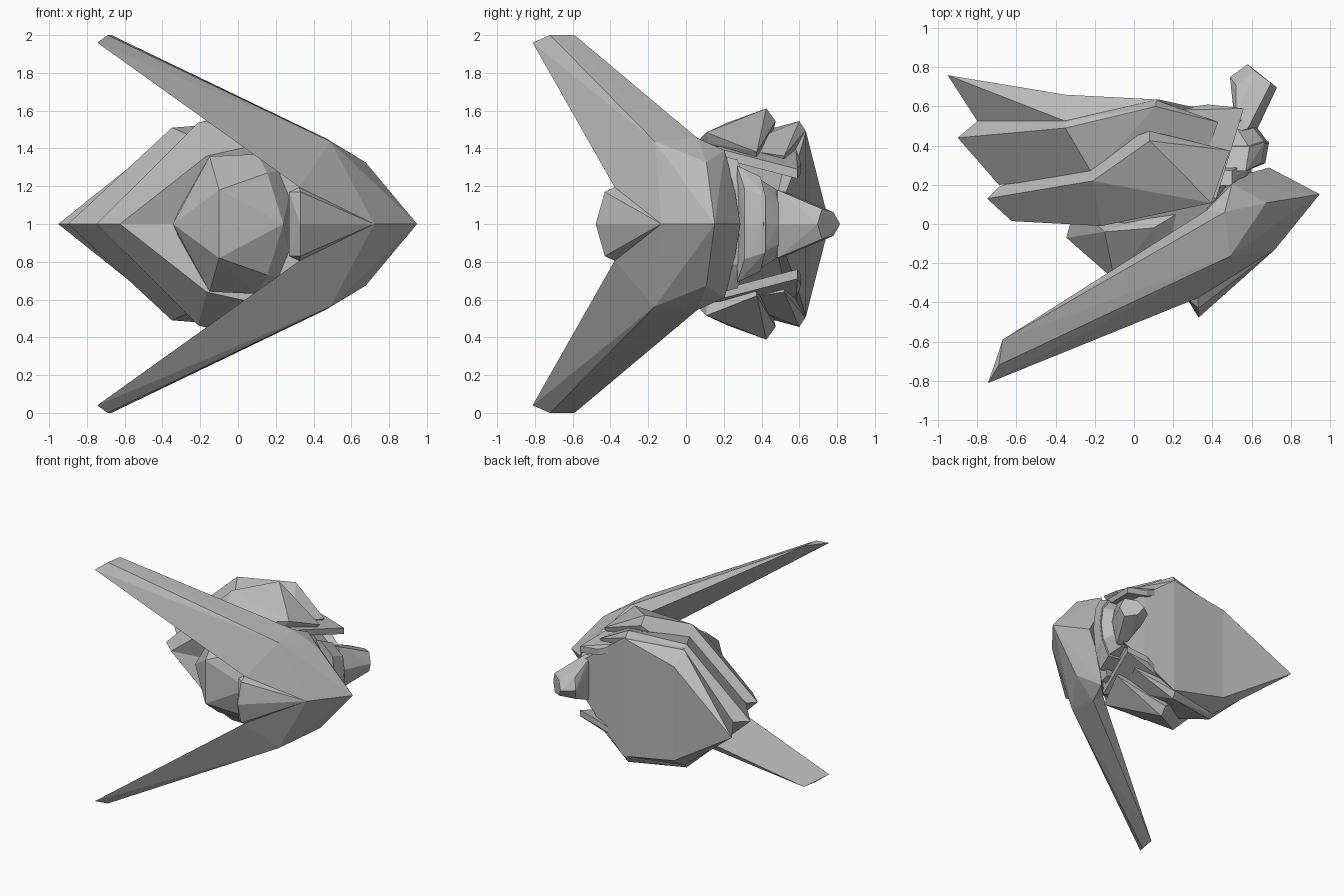
import bpy, bmesh

cube = bpy.data.objects.get("Cube")
if cube:
    bpy.data.objects.remove(cube, do_unlink=True)

GREY = (0.5, 0.5, 0.5, 1.0)
mat = bpy.data.materials.new("hull_grey")
mat.use_nodes = True
mat.diffuse_color = GREY
bsdf = next(n for n in mat.node_tree.nodes if n.type == 'BSDF_PRINCIPLED')
bsdf.inputs["Base Color"].default_value = GREY
bsdf.inputs["Roughness"].default_value = 0.8


def faceted(name, points, whole=False):
    """Flat-faced convex part; z is measured from the ship's mid plane.
    whole: mirror the points first; otherwise mirror the finished half."""
    if whole:
        points = points + [(x, y, -z) for x, y, z in points if z > 0]
    bm = bmesh.new()
    for p in points:
        bm.verts.new(p)
    res = bmesh.ops.convex_hull(bm, input=bm.verts[:])
    loose = {g for g in res["geom_interior"] + res["geom_unused"]
             if isinstance(g, bmesh.types.BMVert)}
    bmesh.ops.delete(bm, geom=list(loose), context='VERTS')
    bmesh.ops.dissolve_limit(bm, angle_limit=0.02, verts=bm.verts[:], edges=bm.edges[:])
    bmesh.ops.recalc_face_normals(bm, faces=bm.faces[:])
    mesh = bpy.data.meshes.new(name)
    bm.to_mesh(mesh)
    bm.free()
    mesh.materials.append(mat)
    obj = bpy.data.objects.new(name, mesh)
    bpy.context.collection.objects.link(obj)
    obj.location.z = 1.0
    if not whole:
        mod = obj.modifiers.new("mirror", 'MIRROR')
        mod.use_axis = (False, False, True)
        mod.use_mirror_merge = False
    return obj


# Swept boomerang wing: shared corner points, then root block and long arms
shoulder = (0.463, 0.06, 0.455)
brow = (0.49, -0.165, 0.437)
armpit = (0.325, -0.378, 0.195)
inner_root = (0.37, 0.07, 0.39)
notch = (0.72, -0.13, 0)
faceted("wing_root", [
    shoulder, brow, armpit, notch, inner_root,
    (0.948, 0.152, 0), (0.675, 0.108, 0.327),
    (0.69, 0.288, 0), (0.57, 0.255, 0.2), (0.50, 0.204, 0.39),
    (0.40, 0.15, 0)])
faceted("wing_arm", [
    shoulder, brow, armpit, inner_root,
    (-0.67, -0.59, 1.0), (-0.69, -0.72, 1.0), (-0.745, -0.812, 0.96)])

# Wedge filling the front of the wing fork
faceted("front_wedge", [
    (0.33, -0.478, 0), (0.33, -0.43, 0.17), armpit, notch,
    (0.27, -0.38, 0.17), (0.30, -0.42, 0), (0.40, 0.0, 0.2)], whole=True)

# Faceted nose ball between the arms
faceted("nose", [
    (-0.345, -0.07, 0), (-0.10, -0.285, 0.18),
    (0.24, -0.20, 0), (0.155, -0.14, 0.27), (-0.15, -0.04, 0.358),
    (0.10, -0.02, 0.37), (0.30, 0.1, 0.3), (-0.3, 0.1, 0.1)], whole=True)

# Inner body that carries everything
faceted("core", [
    (-0.14, 0.02, 0.34), (0.30, -0.06, 0.28), (0.40, -0.06, 0.24),
    (0.42, 0.15, 0.36), (0.50, 0.30, 0.24), (0.50, 0.53, 0.16),
    (0.10, 0.58, 0.45), (-0.45, 0.15, 0.1), (-0.30, 0.53, 0.33)], whole=True)

# Three overlapping armour plates, front to back
faceted("front_plate", [
    (-0.625, 0.015, 0), (-0.75, 0.13, 0), (-0.69, 0.19, 0),
    (-0.21, 0.22, 0.537), (-0.21, 0.25, 0.50), (-0.166, -0.01, 0.36),
    (0.395, 0.107, 0.485), (0.37, 0.12, 0.43),
    (0.49, 0.375, 0.38), (0.46, 0.37, 0.35),
    (0.08, 0.425, 0.612), (0.08, 0.475, 0.545),
    (-0.05, 0.10, 0), (0.0, 0.35, 0)])
faceted("middle_plate", [
    (-0.90, 0.44, 0), (-0.80, 0.525, 0), (-0.69, 0.20, 0),
    (-0.35, 0.49, 0.51), (-0.35, 0.525, 0.49), (-0.21, 0.25, 0.45),
    (0.11, 0.60, 0.545), (0.115, 0.632, 0.495),
    (0.43, 0.52, 0.36), (0.40, 0.50, 0.33), (0.33, 0.25, 0.40),
    (0.0, 0.30, 0), (0.0, 0.55, 0)])

# Rear plate: upright back panel and the spur that bends away from it
bend = [(-0.35, 0.66, 0.39), (-0.35, 0.525, 0.48)]
faceted("rear_plate", bend + [
    (0.13, 0.635, 0.49), (0.11, 0.55, 0.45),
    (0.38, 0.58, 0.30), (0.55, 0.53, 0.17), (0.50, 0.48, 0.17)], whole=True)
faceted("rear_spur", bend + [(-0.952, 0.76, 0), (-0.80, 0.525, 0)], whole=True)

# Thin lips beside the neck, running in under the armour
lip = [(0.42, 0.13, 0.41), (0.20, 0.18, 0.42),
       (0.56, 0.59, 0.29), (0.38, 0.61, 0.32), (0.15, 0.58, 0.42)]
faceted("side_lip", lip + [(x, y, z - 0.05) for x, y, z in lip])

# Ribbed neck: each collar is two chevron rings of (y, outer x, half height)
collars = [((0.25, 0.60, 0.36), (0.32, 0.60, 0.34)),
           ((0.31, 0.67, 0.31), (0.42, 0.69, 0.25)),
           ((0.41, 0.69, 0.24), (0.49, 0.63, 0.18))]
for i, pair in enumerate(collars):
    pts = []
    for y, x, h in pair:
        back = y - 0.25 * (h - 0.15)
        pts += [(0.35, back, h * 0.9), (x - 0.10, back, h),
                (x - 0.02, y, h * 0.6), (x, y, 0), (0.35, y, 0)]
    faceted("neck_collar_%d" % (i + 1), pts, whole=True)

# Tail thruster with a six-sided end
faceted("tail_thruster", [
    (0.58, 0.816, 0), (0.62, 0.78, 0.063), (0.70, 0.72, 0.08), (0.73, 0.697, 0),
    (0.49, 0.75, 0), (0.52, 0.71, 0.09),
    (0.52, 0.55, 0.16), (0.51, 0.58, 0), (0.52, 0.47, 0.17),
    (0.58, 0.485, 0.18), (0.63, 0.485, 0)], whole=True)
